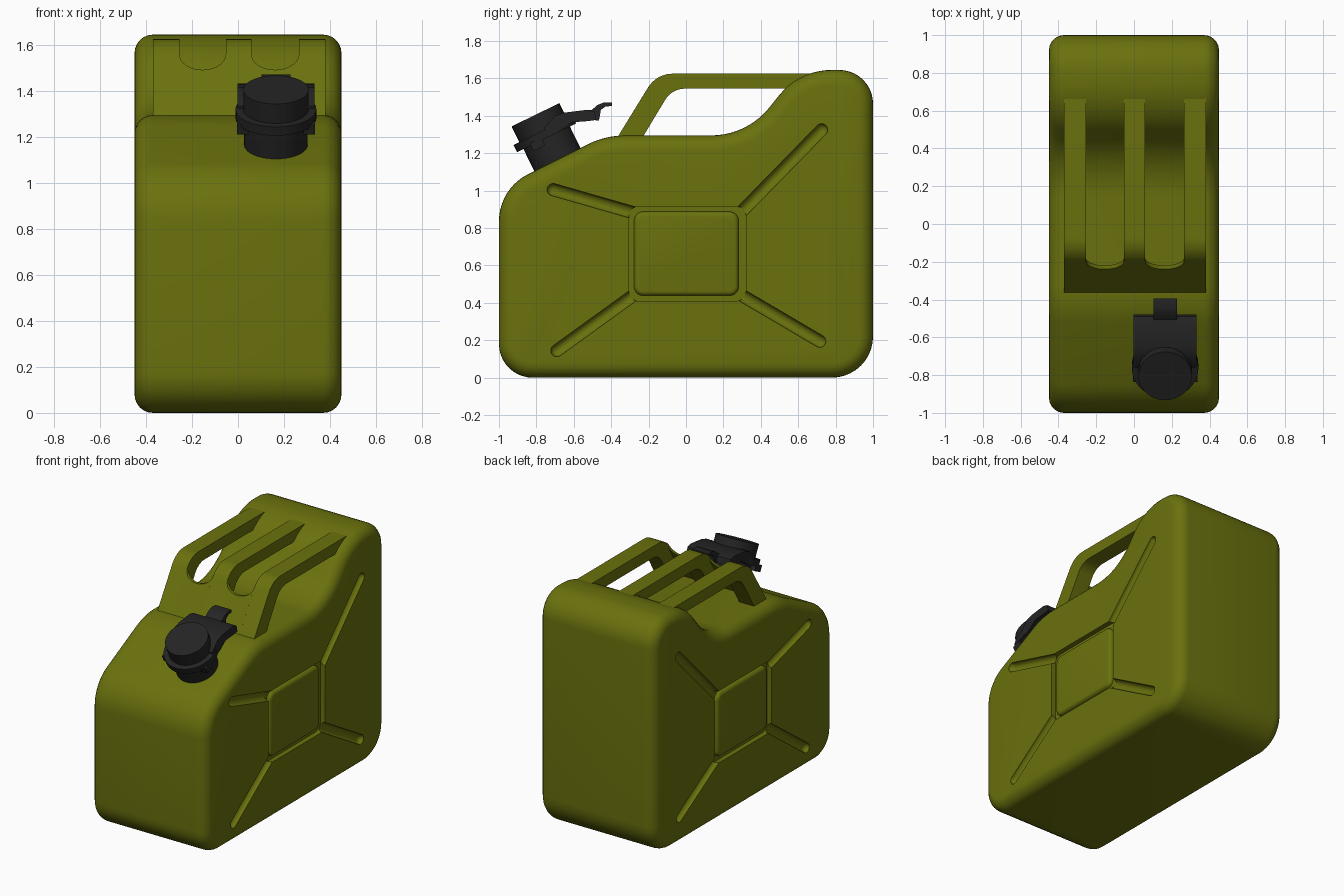
import bpy, bmesh, math
from mathutils import Vector, Matrix

if "Cube" in bpy.data.objects:
    bpy.data.objects.remove(bpy.data.objects["Cube"])


def material(name, rgb):
    m = bpy.data.materials.new(name)
    m.diffuse_color = (*rgb, 1)
    m.use_nodes = True
    m.node_tree.nodes["Principled BSDF"].inputs["Base Color"].default_value = m.diffuse_color
    return m


OLIVE = material("olive_paint", (0.145, 0.165, 0.004))
BLACK = material("black_plastic", (0.018, 0.018, 0.018))


def finish(name, bm, mat):
    bmesh.ops.recalc_face_normals(bm, faces=bm.faces)
    me = bpy.data.meshes.new(name)
    bm.to_mesh(me)
    bm.free()
    me.materials.append(mat)
    ob = bpy.data.objects.new(name, me)
    bpy.context.collection.objects.link(ob)
    return ob


def fillet(corners, seg=10):
    """Round each (y, z, radius) corner of a closed outline."""
    out, n = [], len(corners)
    for i, (y, z, r) in enumerate(corners):
        p = Vector((y, z))
        if r == 0:
            out.append(p)
            continue
        a = (Vector(corners[i - 1][:2]) - p).normalized()
        b = (Vector(corners[(i + 1) % n][:2]) - p).normalized()
        half = a.angle(b) / 2
        c = p + (a + b).normalized() * (r / math.sin(half))
        s = p + a * (r / math.tan(half)) - c
        e = p + b * (r / math.tan(half)) - c
        turn = s.angle_signed(e)
        for k in range(seg + 1):
            t = -turn * k / seg
            out.append(c + Vector((s.x * math.cos(t) - s.y * math.sin(t),
                                   s.x * math.sin(t) + s.y * math.cos(t))))
    return out


def prism(name, pts, x0, x1, mat, bevel=0, seg=6):
    """Extrude a (y, z) outline along x, optionally rounding both rims."""
    bm = bmesh.new()
    rings = [[bm.verts.new((x, p[0], p[1])) for p in pts] for x in (x0, x1)]
    bm.faces.new(rings[0])
    bm.faces.new(rings[1][::-1])
    n = len(pts)
    for i in range(n):
        j = (i + 1) % n
        bm.faces.new((rings[0][i], rings[0][j], rings[1][j], rings[1][i]))
    bmesh.ops.recalc_face_normals(bm, faces=bm.faces)
    if bevel:
        rim = [e for e in bm.edges if abs(e.verts[0].co.x - e.verts[1].co.x) < 1e-6]
        bmesh.ops.bevel(bm, geom=rim, offset=bevel, segments=seg, profile=0.5,
                        affect='EDGES', clamp_overlap=False)
    return finish(name, bm, mat)


def capsule(name, a, b, r):
    bm = bmesh.new()
    for p in (a, b):
        bmesh.ops.create_uvsphere(bm, u_segments=20, v_segments=12, radius=r,
                                  matrix=Matrix.Translation(p))
    bmesh.ops.delete(bm, geom=bm.faces[:], context='FACES_ONLY')
    bmesh.ops.delete(bm, geom=bm.edges[:], context='EDGES_FACES')
    bmesh.ops.convex_hull(bm, input=bm.verts[:])
    bmesh.ops.delete(bm, geom=[v for v in bm.verts if not v.link_faces], context='VERTS')
    return finish(name, bm, OLIVE)


def rounded_rect(y0, y1, z0, z1, r):
    return fillet([(y0, z0, r), (y1, z0, r), (y1, z1, r), (y0, z1, r)], 6)


# Can body
body = prism("can_body", fillet([
    (-1, 0, .18), (1, 0, .22), (1, 1.645, .18), (.606, 1.645, .36),
    (.326, 1.295, .40), (-.43, 1.295, .45), (-1, 1.01, .28)]),
    -.45, .45, OLIVE, .08)

# Pressed recesses and diagonal grooves on both sides
cutters = []
for s in (-1, 1):
    cutters.append(prism("recess_cutter", rounded_rect(-.305, .32, .41, .915, .05),
                         s * .415, s * .5, OLIVE))
    for a, b in (((.29, .88), (.725, 1.325)), ((.29, .445), (.715, .195)),
                 ((-.275, .445), (-.69, .145)), ((-.275, .88), (-.71, 1.005))):
        cutters.append(capsule("groove_cutter", (s * .45, *a), (s * .45, *b), .033))
for c in cutters:
    c.hide_render = True
    m = body.modifiers.new("press", 'BOOLEAN')
    m.object, m.operation, m.solver = c, 'DIFFERENCE', 'EXACT'
deps = bpy.context.evaluated_depsgraph_get()
pressed = bpy.data.meshes.new_from_object(body.evaluated_get(deps))
body.modifiers.clear()
body.data = pressed
for c in cutters:
    bpy.data.objects.remove(c)

# Raised centre panels
for s, side in ((-1, "left"), (1, "right")):
    prism("panel_" + side, rounded_rect(-.278, .282, .438, .888, .05),
          s * .36, s * .443, OLIVE, .025, 4)

# Three handle bars
bar = fillet([(-.37, 1.28, 0), (-.235, 1.28, 0), (-.075, 1.545, .12), (.70, 1.545, 0),
              (.70, 1.625, 0), (-.157, 1.625, .15)], 8)
bars = [(-.37, -.255), (-.053, .058), (.265, .38)]
for i, (x0, x1) in enumerate(bars):
    prism(f"handle_bar_{i + 1}", bar, x0, x1, OLIVE)

# Sloping front web with a scooped top between the bars
bm = bmesh.new()
for (_, x0), (x1, _) in zip(bars, bars[1:]):
    cols = []
    for k in range(17):
        t = -math.cos(math.pi * k / 16)
        x = (x0 + x1) / 2 + t * (x1 - x0) / 2
        top = 1.56 - .068 * math.sqrt(max(0, 1 - t * t))
        cols.append([bm.verts.new((x, -.37 + (z - 1.28) * .616 + d, z))
                     for z, d in ((1.28, 0), (top, 0), (top, .02), (1.28, .02))])
    for p, q in zip(cols, cols[1:]):
        for i in range(4):
            bm.faces.new((p[i], p[(i + 1) % 4], q[(i + 1) % 4], q[i]))
    bm.faces.new(cols[0])
    bm.faces.new(cols[-1])
finish("handle_front_web", bm, OLIVE)

# Spout, flange and cap, tilted forward with the shoulder
CX = .165
TILT = Matrix.Translation((CX, -.69, 1.17)) @ Matrix.Rotation(math.radians(26), 4, 'X')


def disc(name, r, n0, n1):
    bm = bmesh.new()
    bmesh.ops.create_cone(bm, cap_ends=True, segments=40, radius1=r, radius2=r, depth=n1 - n0,
                          matrix=TILT @ Matrix.Translation((0, 0, (n0 + n1) / 2)))
    finish(name, bm, BLACK)


disc("spout_neck", .138, -.06, .15)
disc("spout_flange", .176, .125, .168)
disc("spout_cap", .142, .16, .262)

# Clasp ears beside the flange
for s, side in ((-1, "left"), (1, "right")):
    bm = bmesh.new()
    bmesh.ops.create_cube(bm, size=1, matrix=TILT @ Matrix.Translation((s * .145, -.06, .115))
                          @ Matrix.Diagonal((.05, .07, .045, 1)))
    finish("clasp_ear_" + side, bm, BLACK)

# Locking lever and its finger hook
prism("lever_plate", [(-.76, 1.335), (-.70, 1.40), (-.65, 1.417), (-.53, 1.432), (-.49, 1.422),
                      (-.48, 1.378), (-.52, 1.372), (-.61, 1.365), (-.67, 1.32), (-.74, 1.285)],
      CX - .167, CX + .167, BLACK)
prism("lever_hook", [(-.54, 1.43), (-.505, 1.43), (-.475, 1.457), (-.44, 1.471), (-.395, 1.47),
                     (-.395, 1.452), (-.43, 1.450), (-.455, 1.432), (-.465, 1.375), (-.54, 1.38)],
      CX - .063, CX + .063, BLACK)

# Smooth shading with crisp edges
for ob in bpy.context.collection.objects:
    ob.select_set(True)
bpy.context.view_layer.objects.active = body
bpy.ops.object.shade_smooth_by_angle(angle=math.radians(35))
